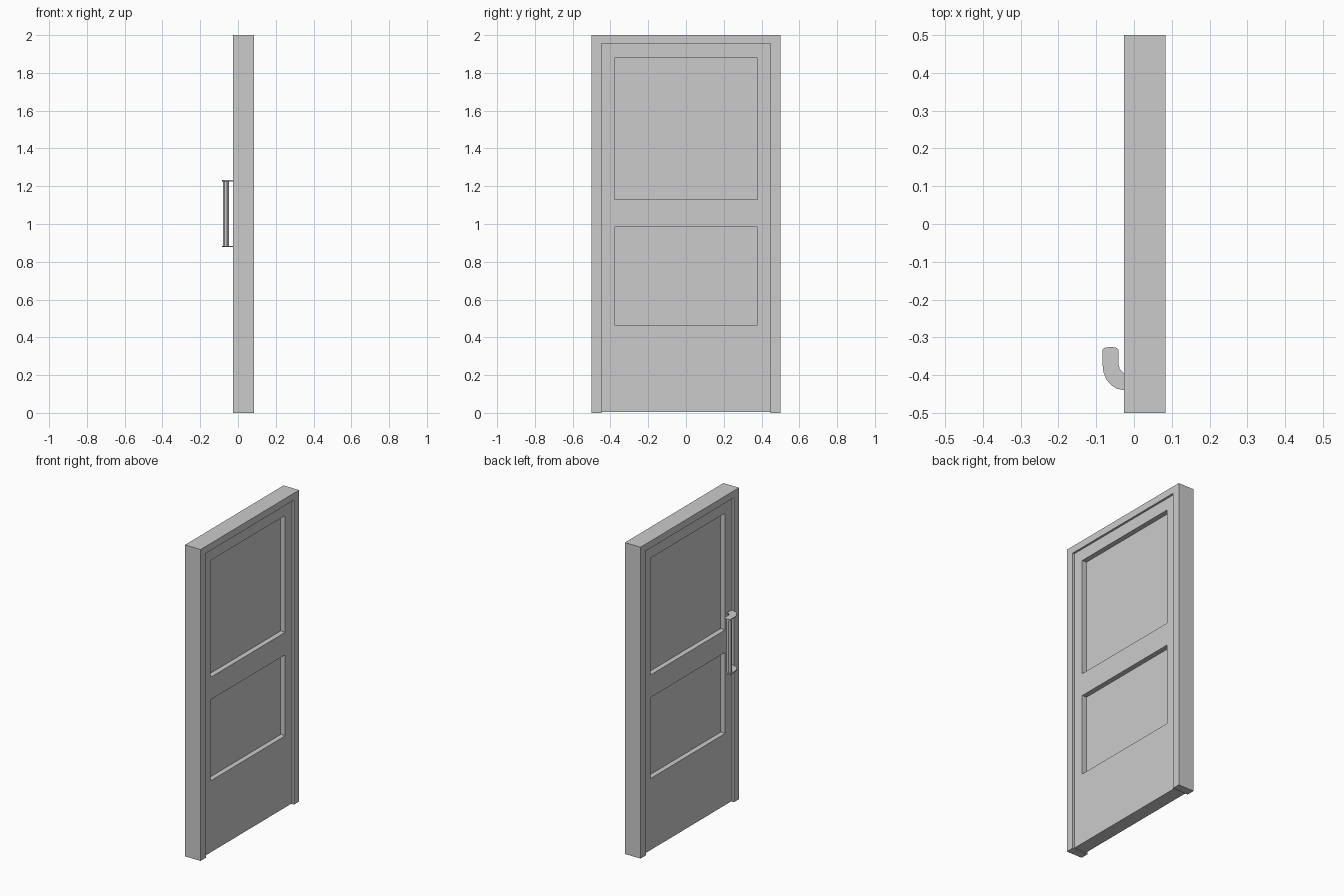
import bpy, bmesh, math

if "Cube" in bpy.data.objects:
    bpy.data.objects.remove(bpy.data.objects["Cube"])

X0, X1 = -0.027, 0.084          # frame thickness limits
STEP, POCKET = 0.013, 0.032     # leaf set-back, panel depth


def new_object(name, bm):
    bmesh.ops.recalc_face_normals(bm, faces=bm.faces[:])
    mesh = bpy.data.meshes.new(name)
    bm.to_mesh(mesh)
    bm.free()
    obj = bpy.data.objects.new(name, mesh)
    bpy.context.collection.objects.link(obj)
    return obj


def prism(name, points, direction):
    """Extrude a flat polygon along a direction."""
    bm = bmesh.new()
    face = bm.faces.new([bm.verts.new(p) for p in points])
    ext = bmesh.ops.extrude_face_region(bm, geom=[face], use_keep_orig=True)
    verts = [g for g in ext["geom"] if isinstance(g, bmesh.types.BMVert)]
    bmesh.ops.translate(bm, verts=verts, vec=direction)
    return new_object(name, bm)


def box(name, x0, x1, half_y, z0, z1):
    pts = [(x0, -half_y, z0), (x0, half_y, z0), (x0, half_y, z1), (x0, -half_y, z1)]
    return prism(name, pts, (x1 - x0, 0, 0))


# Door frame: two jambs and a head in one U-shaped profile
half = [(0.5, 2.0), (0.5, 0.0), (0.447, 0.0), (0.447, 1.955)]
outline = half + [(-y, z) for y, z in reversed(half)]
prism("door_frame", [(X0, y, z) for y, z in outline], (X1 - X0, 0, 0))

# Door leaf with recessed panels on both faces
LX0, LX1 = X0 + STEP, X1 - STEP
leaf = box("door_leaf", LX0, LX1, 0.447, 0.005, 1.955)
for z0, z1 in ((1.13, 1.88), (0.465, 0.985)):
    for x0, x1 in ((LX0 - 0.05, LX0 + POCKET), (LX1 - POCKET, LX1 + 0.05)):
        cutter = box("panel_cutter", x0, x1, 0.378, z0, z1)
        cutter.hide_render = True
        mod = leaf.modifiers.new("panel", "BOOLEAN")
        mod.operation, mod.solver, mod.object = "DIFFERENCE", "EXACT", cutter
        bpy.context.view_layer.objects.active = leaf
        bpy.ops.object.modifier_apply(modifier=mod.name)
        bpy.data.objects.remove(cutter)

# Handle brackets: hook-shaped plates at both ends of the grip
hook = [(LX0, -0.440), (-0.027, -0.440), (-0.045, -0.436), (-0.060, -0.427),
        (-0.073, -0.412), (-0.081, -0.392), (-0.084, -0.365), (-0.084, -0.333),
        (-0.078, -0.328), (-0.062, -0.325), (-0.046, -0.328), (-0.041, -0.333),
        (-0.041, -0.370), (-0.038, -0.384), (-0.027, -0.395), (LX0, -0.396)]
for name, z in (("handle_bracket_bottom", 0.877), ("handle_bracket_top", 1.226)):
    prism(name, [(x, y, z) for x, y in hook], (0, 0, 0.007))

# Handle grip: upright eight-sided bar
ring = [math.radians(22.5 + 45 * i) for i in range(8)]
prism("handle_grip", [(-0.064 + 0.017 * math.cos(a), -0.347 + 0.017 * math.sin(a), 0.88)
                      for a in ring], (0, 0, 0.35))
